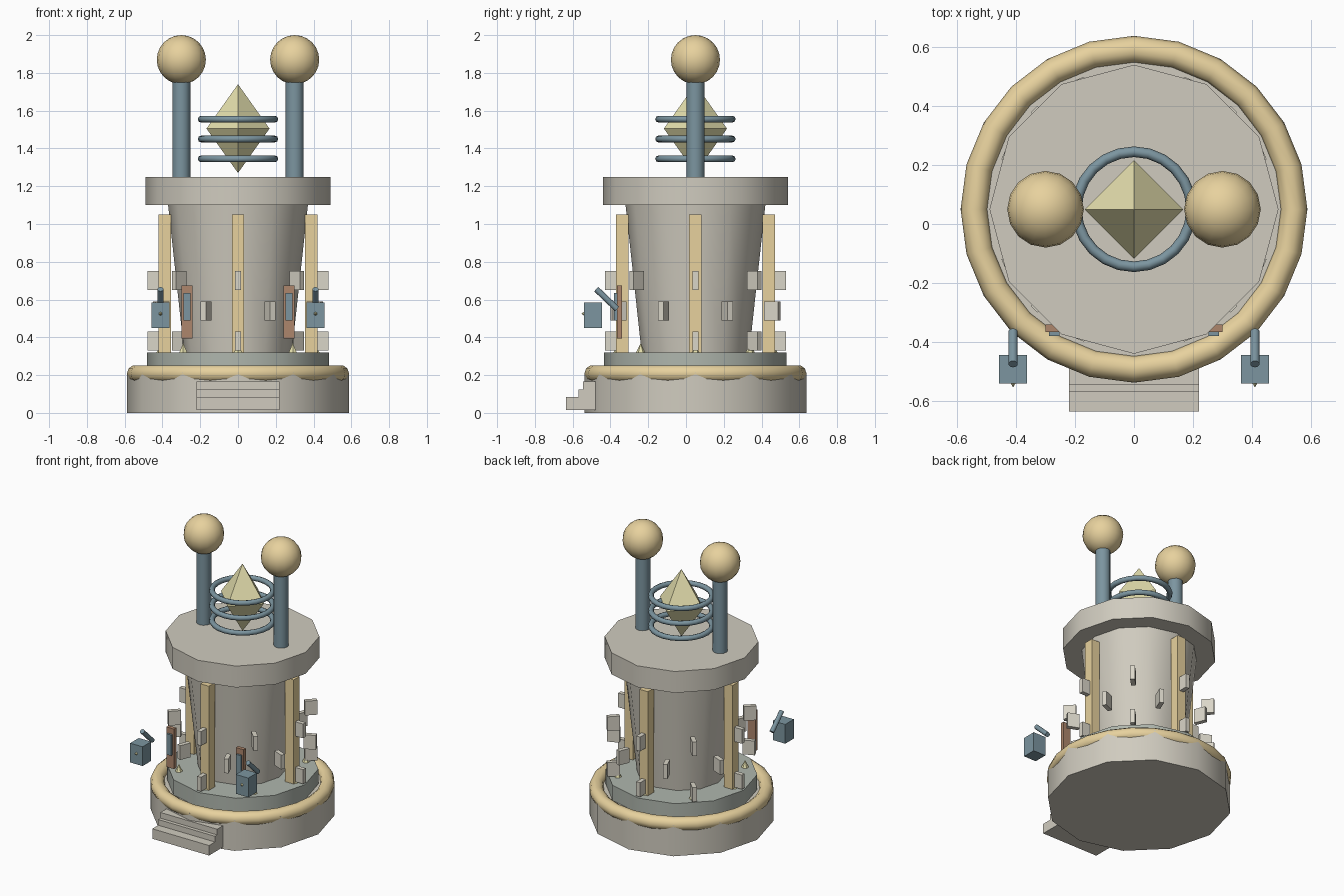
import bpy
from math import sin, cos, pi, radians
from mathutils import Vector

if "Cube" in bpy.data.objects:
    bpy.data.objects.remove(bpy.data.objects["Cube"])

CY = 0.05  # tower axis in y


def mat(name, c):
    m = bpy.data.materials.new(name)
    m.diffuse_color = (*c, 1)
    m.use_nodes = True
    m.node_tree.nodes["Principled BSDF"].inputs["Base Color"].default_value = m.diffuse_color
    return m


STONE = mat("stone", (0.63, 0.60, 0.52))
SLATE = mat("slate", (0.43, 0.47, 0.42))
BRASS = mat("brass", (0.80, 0.64, 0.34))
IRON = mat("iron", (0.20, 0.30, 0.35))
WOOD = mat("wood", (0.42, 0.24, 0.15))
CRYSTAL = mat("crystal", (0.78, 0.74, 0.42))
BLOCK = mat("pale_stone", (0.70, 0.67, 0.58))


def finish(name, m, smooth=None):
    o = bpy.context.object
    o.name = name
    o.data.materials.append(m)
    if smooth:
        bpy.ops.object.shade_smooth_by_angle(angle=radians(smooth))
    return o


def cone(name, m, r1, r2, z0, z1, x=0, y=CY, n=12, smooth=None):
    bpy.ops.mesh.primitive_cone_add(vertices=n, radius1=r1, radius2=r2, depth=z1 - z0,
                                    location=(x, y, (z0 + z1) / 2))
    return finish(name, m, smooth)


def box(name, m, lo, hi):
    lo, hi = Vector(lo), Vector(hi)
    bpy.ops.mesh.primitive_cube_add(size=1, location=(lo + hi) / 2)
    o = finish(name, m)
    o.scale = hi - lo
    return o


def radial_box(name, m, ang, r, z, size):
    bpy.ops.mesh.primitive_cube_add(size=1, location=(r * cos(ang), CY + r * sin(ang), z),
                                    rotation=(0, 0, ang))
    o = finish(name, m)
    o.scale = size
    return o


def ring(name, m, R, r, z, n, k):
    bpy.ops.mesh.primitive_torus_add(major_radius=R, minor_radius=r, major_segments=n,
                                     minor_segments=k, location=(0, CY, z))
    return finish(name, m, 60)


# stepped round base with brass rim
cone("base", STONE, 0.587, 0.587, 0, 0.215, smooth=35)
ring("base_rim", BRASS, 0.542, 0.046, 0.208, 24, 10)
cone("plinth", SLATE, 0.483, 0.483, 0.2, 0.32, smooth=35)

# entrance steps
for i, (y, z0, z1) in enumerate([(-0.635, 0.015, 0.085), (-0.57, 0.085, 0.125), (-0.545, 0.125, 0.165)]):
    box(f"step_{i}", STONE, (-0.22, y, z0), (0.22, -0.42, z1))

# flared tower body and top platform
cone("tower_body", STONE, 0.285, 0.37, 0.32, 1.1, smooth=40)
cone("top_platform", STONE, 0.49, 0.49, 1.1, 1.25, smooth=35)

# four brass pillars
for i in range(4):
    radial_box(f"pillar_{i}", BRASS, i * pi / 2, 0.387, 0.685, (0.066, 0.066, 0.73))

# staggered wall blocks and brass spikes
for i in range(8):
    a = i * pi / 4
    radial_box(f"upper_block_{i}", BLOCK, a, 0.44, 0.70, (0.08, 0.03, 0.10))
    radial_box(f"middle_block_{i}", BLOCK, a + pi / 8, 0.44, 0.54, (0.08, 0.03, 0.10))
    if i not in (5, 7):
        radial_box(f"lower_block_{i}", BLOCK, a, 0.44, 0.38, (0.08, 0.03, 0.10))
    cone(f"spike_{i}", CRYSTAL, 0.024, 0, 0.32, 0.37, 0.41 * cos(a), CY + 0.41 * sin(a), 6)

# mirrored windows, lanterns and antennae
for side, s in (("left", -1), ("right", 1)):
    x = 0.27 * s
    box(f"window_frame_{side}", WOOD, (x - 0.03, -0.366, 0.395), (x + 0.03, -0.34, 0.675))
    box(f"window_pane_{side}", IRON, (x - 0.018, -0.38, 0.49), (x + 0.018, -0.36, 0.635))
    x = 0.41 * s
    box(f"lantern_{side}", IRON, (x - 0.048, -0.54, 0.45), (x + 0.048, -0.445, 0.585))
    bpy.ops.mesh.primitive_cone_add(vertices=6, radius1=0.01, depth=0.015,
                                    location=(x, -0.547, 0.525), rotation=(pi / 2, 0, 0))
    finish(f"lantern_knob_{side}", CRYSTAL)
    a, b = Vector((x, -0.365, 0.55)), Vector((x, -0.475, 0.655))
    bpy.ops.mesh.primitive_cylinder_add(vertices=10, radius=0.016, depth=(b - a).length,
                                        location=(a + b) / 2,
                                        rotation=(b - a).to_track_quat('Z', 'Y').to_euler())
    finish(f"lantern_arm_{side}", IRON, 40)
    x = 0.30 * s
    cone(f"antenna_post_{side}", IRON, 0.048, 0.048, 1.25, 1.8, x, CY, 12, 40)
    bpy.ops.mesh.primitive_uv_sphere_add(segments=16, ring_count=12, radius=0.13,
                                         location=(x, CY, 1.87))
    finish(f"antenna_ball_{side}", BRASS, 40)

# floating crystal (two four-sided halves) and coil rings
for name, r1, r2, z0, z1 in (("crystal_upper", 0.167, 0, 1.505, 1.74), ("crystal_lower", 0, 0.167, 1.27, 1.505)):
    cone(name, CRYSTAL, r1, r2, z0, z1, n=4)
for i, z in enumerate((1.345, 1.45, 1.555)):
    ring(f"coil_ring_{i}", IRON, 0.195, 0.018, z, 24, 8)
